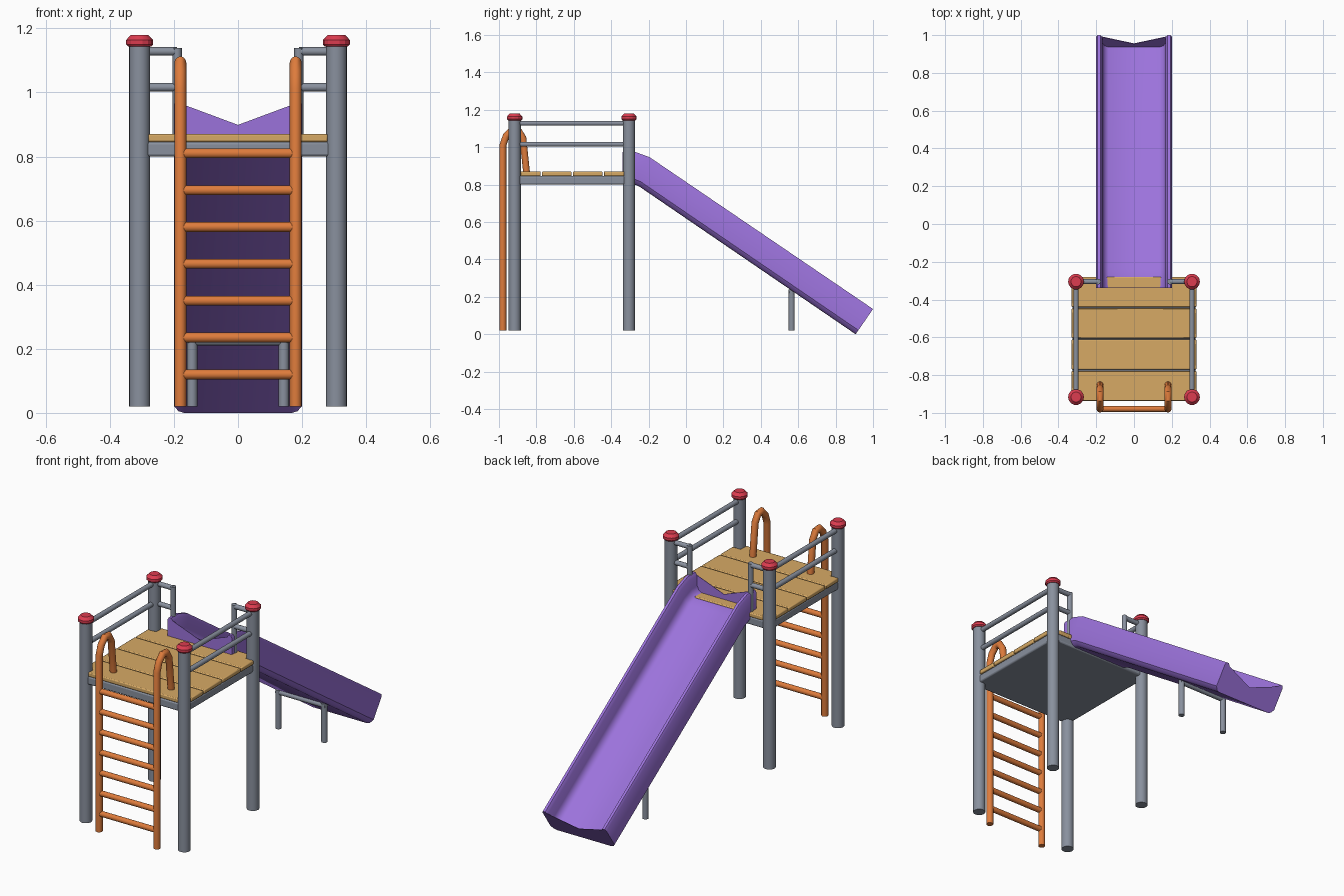
import bpy, bmesh, math
from mathutils import Vector

if "Cube" in bpy.data.objects:
    bpy.data.objects.remove(bpy.data.objects["Cube"])


def material(name, rgb):
    m = bpy.data.materials.new(name)
    m.diffuse_color = (*rgb, 1)
    m.use_nodes = True
    m.node_tree.nodes["Principled BSDF"].inputs["Base Color"].default_value = m.diffuse_color
    return m


GREY = material("grey metal", (0.25, 0.28, 0.34))
PURPLE = material("purple plastic", (0.33, 0.17, 0.71))
ORANGE = material("orange metal", (0.73, 0.20, 0.045))
WOOD = material("light wood", (0.68, 0.40, 0.13))
RED = material("red plastic", (0.72, 0.045, 0.08))


def make_object(name, verts, faces, mat, angle=40, bevel=0):
    mesh = bpy.data.meshes.new(name)
    mesh.from_pydata(verts, [], faces)
    bm = bmesh.new()
    bm.from_mesh(mesh)
    bmesh.ops.recalc_face_normals(bm, faces=bm.faces)
    bm.to_mesh(mesh)
    bm.free()
    mesh.materials.append(mat)
    ob = bpy.data.objects.new(name, mesh)
    bpy.context.collection.objects.link(ob)
    if bevel:
        mod = ob.modifiers.new("soft edges", 'BEVEL')
        mod.width, mod.segments = bevel, 2
    bpy.ops.object.select_all(action='DESELECT')
    ob.select_set(True)
    bpy.context.view_layer.objects.active = ob
    bpy.ops.object.shade_smooth_by_angle(angle=math.radians(angle))
    return ob


def loft(name, rings, mat, **kw):
    """Skin a list of equal rings and close both ends."""
    n = len(rings[0])
    verts = [p for r in rings for p in r]
    faces = [(i * n + j, i * n + (j + 1) % n, (i + 1) * n + (j + 1) % n, (i + 1) * n + j)
             for i in range(len(rings) - 1) for j in range(n)]
    faces += [tuple(range(n)), tuple(range(len(verts) - n, len(verts)))]
    return make_object(name, verts, faces, mat, **kw)


def tube(name, points, r, mat, sides=14):
    """Round bar along a planar path."""
    pts = [Vector(p) for p in points]
    dirs = [(b - a).normalized() for a, b in zip(pts, pts[1:])]
    side = Vector((1, 0, 0)) if abs(dirs[0].x) < 0.5 else Vector((0, 1, 0))
    rings = []
    for i, p in enumerate(pts):
        d0, d1 = dirs[max(i - 1, 0)], dirs[min(i, len(dirs) - 1)]
        t = (d0 + d1).normalized()
        up = t.cross(side) / max(t.dot(d0), 0.5)
        rings.append([p + r * (math.cos(a) * side + math.sin(a) * up)
                      for a in (2 * math.pi * k / sides for k in range(sides))])
    return loft(name, rings, mat)


def slab(name, outline, z0, z1, mat, bevel):
    return loft(name, [[(x, y, z) for x, y in outline] for z in (z0, z1)], mat, bevel=bevel)


PX, YF, YB = 0.307, -0.916, -0.305   # post positions

# corner posts with red caps
for x in (-PX, PX):
    for y in (YF, YB):
        tube("post", [(x, y, 0.02), (x, y, 1.15)], 0.0325, GREY, 20)
        profile = [(0.036, 1.143), (0.042, 1.15), (0.042, 1.164), (0.027, 1.18)]
        loft("post_cap", [[(x + r * math.cos(a), y + r * math.sin(a), z)
                           for a in (2 * math.pi * k / 14 for k in range(14))]
                          for r, z in profile], RED, angle=25)

# platform base, cut away at the corners around the posts
X, XN, Y0, Y1, N = 0.325, 0.29, -0.935, -0.285, 0.04
slab("platform_base",
     [(-XN, Y0), (XN, Y0), (XN, Y0 + N), (X, Y0 + N), (X, Y1 - N), (XN, Y1 - N),
      (XN, Y1), (-XN, Y1), (-XN, Y1 - N), (-X, Y1 - N), (-X, Y0 + N), (-XN, Y0 + N)],
     0.80, 0.846, GREY, 0.008)

# deck planks, the outer two notched for the posts
W, WN, N = 0.33, 0.28, 0.05
for i in range(4):
    a = -0.936 + i * 0.1655
    b = a + 0.159
    front = [(-WN, a), (WN, a), (WN, a + N), (W, a + N)] if i == 0 else [(-W, a), (W, a)]
    back = [(W, b - N), (WN, b - N), (WN, b), (-WN, b), (-WN, b - N), (-W, b - N)] \
        if i == 3 else [(W, b), (-W, b)]
    last = [(-W, a + N), (-WN, a + N)] if i == 0 else []
    slab("deck_plank", front + back + last, 0.846, 0.87, WOOD, 0.005)

# side rails, and short rails beside the slide entrance
for s in (-1, 1):
    for z in (1.128, 1.016):
        tube("side_rail", [(s * PX, YF, z), (s * PX, YB, z)], 0.0135, GREY)
        tube("back_rail", [(s * PX, YB, z), (s * 0.19, YB, z)], 0.0135, GREY)
    tube("entrance_bar", [(s * 0.19, YB, 0.85), (s * 0.19, YB, 1.139)], 0.0145, GREY)

# ladder
LY = -0.979
for s in (-1, 1):
    path = [(LY, 0.02), (LY, 1.01), (-0.962, 1.06), (-0.93, 1.093), (-0.897, 1.09),
            (-0.872, 1.05), (-0.852, 0.86)]
    tube("ladder_handrail", [(s * 0.18, y, z) for y, z in path], 0.0185, ORANGE)
for i in range(7):
    z = 0.12 + i * 0.115
    tube("ladder_rung", [(-0.17, LY, z), (0.17, LY, z)], 0.0155, ORANGE)

# slide trough: half section as (x, share of wall height)
half = [(0.168, 0), (0.186, 0.04), (0.2, 0.16), (0.2, 0.93), (0.193, 1), (0.178, 1),
        (0.168, 0.9), (0.166, 0.55), (0.155, 0.41), (0.135, 0.34)]
section = half + [(-x, h) for x, h in reversed(half)]
# stations as bottom and top points (y, z)
stations = [((-0.34, 0.813), (-0.34, 0.975)), ((-0.30, 0.811), (-0.272, 0.975)),
            ((-0.25, 0.79), (-0.195, 0.947)), ((0.907, 0.0), (1.0, 0.135))]


def on_station(st, x, h):
    (y0, z0), (y1, z1) = st
    return (x, y0 + (y1 - y0) * h, z0 + (z1 - z0) * h)


rings = [[on_station(st, x, h) for x, h in section] for st in stations]
n = len(section)
m = len(half)
verts = [p for r in rings for p in r]
faces = [(i * n + j, i * n + (j + 1) % n, (i + 1) * n + (j + 1) % n, (i + 1) * n + j)
         for i in range(len(rings) - 1) for j in range(n)]
# each end is closed by strips between the mirrored section points
for base in (0, (len(rings) - 1) * n):
    faces.append(tuple(base + j for j in range(n)))
make_object("slide", verts, faces, PURPLE, angle=35)

# V-topped end plates of the slide
for st, d in ((stations[0], 0.003), (stations[-1], -0.003)):
    outline = [(-0.168, 0.3), (0.168, 0.3), (0.17, 0.92), (0, 0.53), (-0.17, 0.92)]
    ring = [on_station(st, x, h) for x, h in outline]
    loft("slide_end_plate", [ring, [(x, y + d, z) for x, y, z in ring]], PURPLE)

# slide support
for s in (-1, 1):
    tube("slide_leg", [(s * 0.143, 0.565, 0.02), (s * 0.143, 0.565, 0.238)], 0.0165, GREY)
tube("slide_crossbar", [(-0.155, 0.565, 0.224), (0.155, 0.565, 0.224)], 0.014, GREY)
